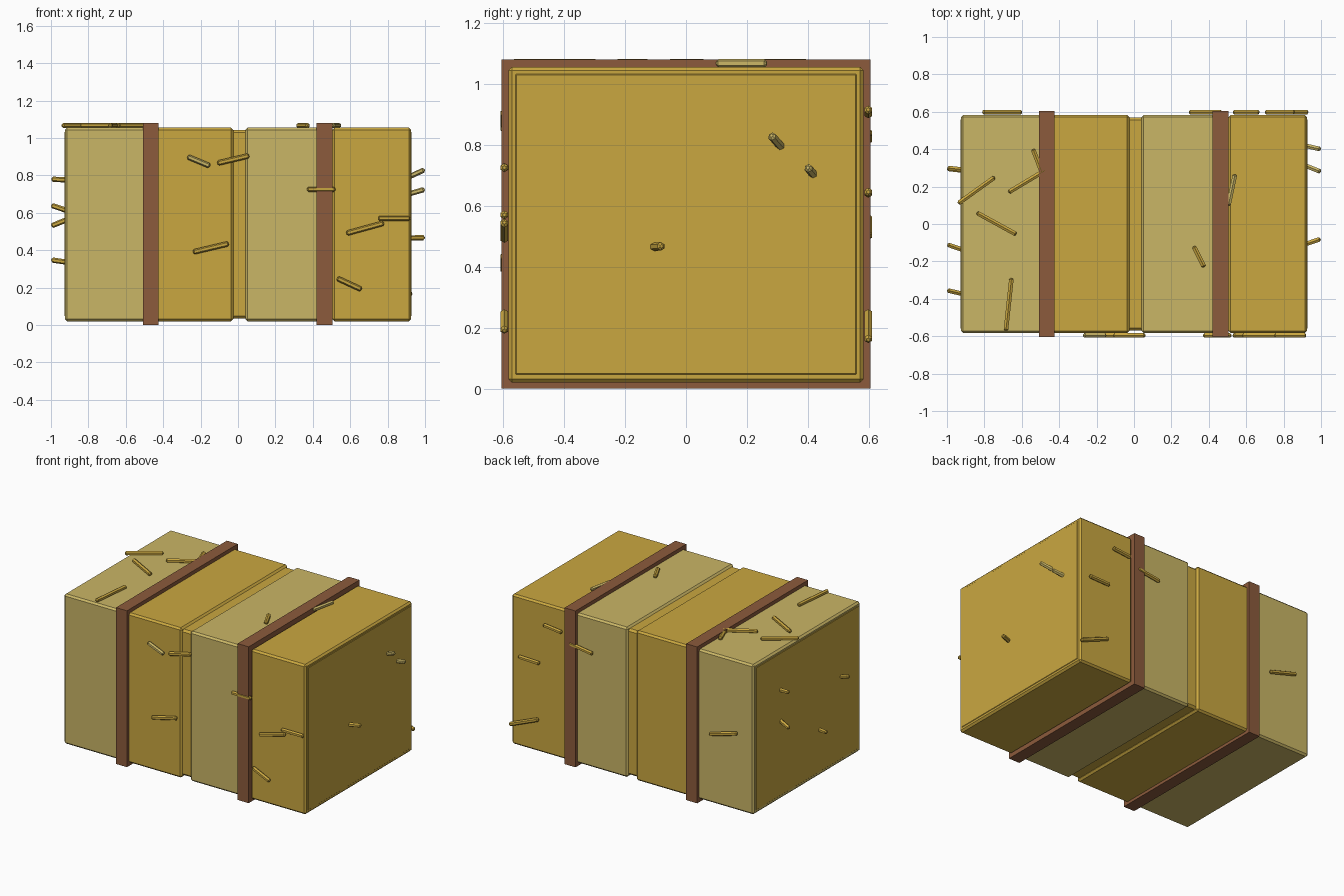
import bpy
import bmesh
from mathutils import Vector

if "Cube" in bpy.data.objects:
    bpy.data.objects.remove(bpy.data.objects["Cube"], do_unlink=True)


def material(name, rgb):
    """Flat colour from 8-bit display values."""
    lin = [((c / 255 + 0.055) / 1.055) ** 2.4 for c in rgb]
    mat = bpy.data.materials.new(name)
    mat.use_nodes = True
    mat.diffuse_color = (*lin, 1)
    bsdf = mat.node_tree.nodes["Principled BSDF"]
    bsdf.inputs["Base Color"].default_value = (*lin, 1)
    bsdf.inputs["Roughness"].default_value = 0.9
    return mat


GOLD = material("golden hay", (202, 167, 64))
PALE = material("pale hay", (202, 182, 102))
BROWN = material("brown strap", (140, 91, 60))


def add_object(name, bm, mat):
    mesh = bpy.data.meshes.new(name)
    bm.to_mesh(mesh)
    bm.free()
    mesh.materials.append(mat)
    obj = bpy.data.objects.new(name, mesh)
    bpy.context.scene.collection.objects.link(obj)
    return obj


def box(name, lo, hi, mat, chamfer=0):
    lo, hi = Vector(lo), Vector(hi)
    bm = bmesh.new()
    bmesh.ops.create_cube(bm, size=1)
    bmesh.ops.scale(bm, vec=hi - lo, verts=bm.verts)
    bmesh.ops.translate(bm, vec=(lo + hi) / 2, verts=bm.verts)
    if chamfer:
        bmesh.ops.bevel(bm, geom=bm.edges[:], offset=chamfer, segments=1,
                        affect='EDGES')
    return add_object(name, bm, mat)


def straw(name, start, end, mat=GOLD, radius=0.014):
    """Six-sided stalk with chamfered ends between two points."""
    start, end = Vector(start), Vector(end)
    axis = end - start
    bm = bmesh.new()
    bmesh.ops.create_cone(bm, cap_ends=True, segments=6, radius1=radius,
                          radius2=radius, depth=axis.length)
    rims = [e for e in bm.edges if abs(e.verts[0].co.z - e.verts[1].co.z) < 1e-4]
    bmesh.ops.bevel(bm, geom=rims, offset=0.007, segments=1, affect='EDGES')
    obj = add_object(name, bm, mat)
    obj.location = (start + end) / 2
    obj.rotation_euler = axis.to_track_quat('Z', 'Y').to_euler()
    return obj


# Inner block, visible in the centre groove and on both ends
box("bale_core", (-0.928, -0.57, 0.035), (0.928, 0.57, 1.043), GOLD, 0.014)

# Four packed sections in alternating shades
for i, (x0, x1) in enumerate([(-0.925, -0.47), (-0.465, -0.025),
                              (0.04, 0.46), (0.505, 0.925)]):
    box(f"hay_section_{i + 1}", (x0, -0.583, 0.02), (x1, 0.583, 1.055),
        PALE if i % 2 == 0 else GOLD, 0.012)

# Two straps around the bale
for name, x in (("right_strap", -0.467), ("left_strap", 0.463)):
    box(name, (x - 0.042, -0.605, 0), (x + 0.042, 0.605, 1.08), BROWN)

# Loose straws on the front: x, z to x, z
front = [(-0.27, 0.90, -0.15, 0.85), (-0.11, 0.865, 0.06, 0.905),
         (-0.24, 0.39, -0.05, 0.435), (0.37, 0.725, 0.52, 0.725),
         (0.58, 0.49, 0.78, 0.545), (0.75, 0.57, 0.92, 0.57),
         (0.53, 0.25, 0.66, 0.19)]
for i, (x0, z0, x1, z1) in enumerate(front):
    straw(f"front_straw_{i + 1}", (x0, -0.596, z0), (x1, -0.596, z1),
          PALE if i == 0 else GOLD)

# Loose straws on the back
back = [(0.67, 0.915, 0.53, 0.90), (0.86, 0.645, 0.70, 0.64),
        (0.47, 0.84, 0.295, 0.815), (0.93, 0.16, 0.71, 0.25),
        (-0.60, 0.50, -0.81, 0.56)]
for i, (x0, z0, x1, z1) in enumerate(back):
    straw(f"back_straw_{i + 1}", (x0, 0.598, z0), (x1, 0.598, z1))

# Loose straws on the top: x, y to x, y
top = [(-0.94, 0.11, -0.745, 0.25), (-0.67, 0.17, -0.47, 0.29),
       (-0.54, 0.40, -0.49, 0.27), (-0.84, 0.06, -0.63, -0.055),
       (-0.655, -0.29, -0.685, -0.57), (0.32, -0.12, 0.375, -0.23),
       (0.505, 0.10, 0.54, 0.265)]
for i, (x0, y0, x1, y1) in enumerate(top):
    straw(f"top_straw_{i + 1}", (x0, y0, 1.067), (x1, y1, 1.067),
          PALE if i == 6 else GOLD)

# Straws poking out of both ends: side, base y, z, tip y, z
ends = [(1, 0.315, 0.79, 0.28, 0.83, PALE), (1, 0.42, 0.70, 0.40, 0.725, PALE),
        (1, -0.11, 0.465, -0.08, 0.467, GOLD),
        (-1, 0.29, 0.775, 0.30, 0.78, GOLD),
        (-1, -0.375, 0.61, -0.355, 0.64, GOLD),
        (-1, 0.285, 0.565, 0.295, 0.53, GOLD),
        (-1, -0.14, 0.335, -0.11, 0.348, GOLD)]
for i, (side, y0, z0, y1, z1, mat) in enumerate(ends):
    straw(f"end_straw_{i + 1}", (side * 0.91, y0, z0), (side * 0.997, y1, z1), mat)
